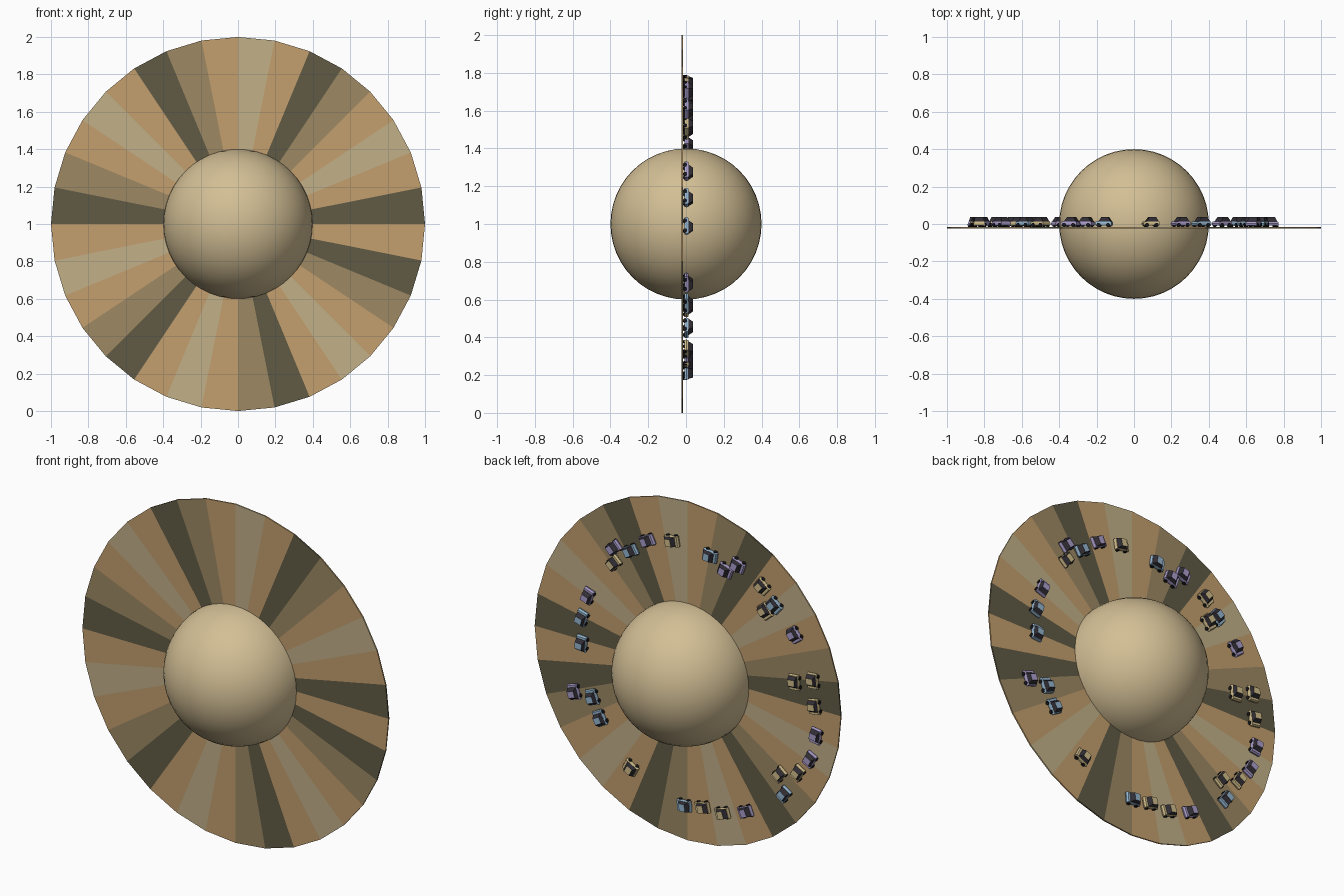
import bpy, bmesh, math, random
from mathutils import Matrix, Vector

if "Cube" in bpy.data.objects:
    bpy.data.objects.remove(bpy.data.objects["Cube"])

random.seed(4)


def material(name, r, g, b):
    lin = [((c / 255 + 0.055) / 1.055) ** 2.4 for c in (r, g, b)]
    m = bpy.data.materials.new(name)
    m.diffuse_color = (*lin, 1)
    m.use_nodes = True
    m.node_tree.nodes["Principled BSDF"].inputs["Base Color"].default_value = m.diffuse_color
    return m


PLANET = material("planet_sand", 211, 191, 149)
RING = [material("ring_dark_olive", 97, 91, 69),
        material("ring_tan", 195, 159, 110),
        material("ring_pale_sand", 194, 177, 137),
        material("ring_brown", 158, 137, 100)]
PAINT = {"L": material("paint_lavender", 172, 158, 204),
         "B": material("paint_blue", 150, 183, 208),
         "S": material("paint_sand", 211, 191, 140)}
GLASS = material("dark_glass", 48, 45, 52)
TYRE = material("tyre_black", 24, 24, 27)


def add_object(name, mesh):
    ob = bpy.data.objects.new(name, mesh)
    bpy.context.collection.objects.link(ob)
    return ob


# Planet
bpy.ops.mesh.primitive_uv_sphere_add(segments=48, ring_count=24, radius=0.4, location=(0, 0, 1))
planet = bpy.context.object
planet.name = "planet"
planet.data.materials.append(PLANET)
bpy.ops.object.shade_smooth()

# Upright ring: 32 thin wedges in a repeating five-wedge colour pattern
SIDES, PATTERN = 32, (0, 1, 2, 1, 3)
bm = bmesh.new()
rows = []
for y in (-0.024, -0.016):
    for r in (0.35, 1.0):
        rows.append([bm.verts.new((r * math.cos(math.tau * i / SIDES), y,
                                   1 + r * math.sin(math.tau * i / SIDES))) for i in range(SIDES)])
front_in, front_out, back_in, back_out = rows
for i in range(SIDES):
    j = (i + 1) % SIDES
    for a, b in ((front_in, front_out), (front_out, back_out),
                 (back_out, back_in), (back_in, front_in)):
        f = bm.faces.new((a[i], b[i], b[j], a[j]))
        f.material_index = PATTERN[i % 5]
bmesh.ops.recalc_face_normals(bm, faces=bm.faces[:])
mesh = bpy.data.meshes.new("ring")
bm.to_mesh(mesh)
bm.free()
for m in RING:
    mesh.materials.append(m)
add_object("ring", mesh)


def loft(bm, sections):
    """Join stacked rectangles (x_back, x_front, half_width, z); return side and top faces."""
    loops = [[bm.verts.new(p) for p in ((x0, -w, z), (x1, -w, z), (x1, w, z), (x0, w, z))]
             for x0, x1, w, z in sections]
    sides = [bm.faces.new((a[k], a[(k + 1) % 4], b[(k + 1) % 4], b[k]))
             for a, b in zip(loops, loops[1:]) for k in range(4)]
    bm.faces.new(loops[0][::-1])
    return sides, bm.faces.new(loops[-1])


def car_mesh(name, paint):
    bm = bmesh.new()
    # lower body
    loft(bm, [(-0.042, 0.042, 0.029, 0.007), (-0.045, 0.045, 0.031, 0.018),
              (-0.042, 0.040, 0.029, 0.030)])
    # tapered cabin with window faces and painted roof
    sides, roof = loft(bm, [(-0.039, 0.027, 0.028, 0.030), (-0.025, 0.012, 0.022, 0.053)])
    panes = bmesh.ops.inset_individual(bm, faces=sides, thickness=0.0025)
    for f in sides:
        f.material_index = 1
    # wheels
    for x in (-0.026, 0.026):
        for y in (-0.028, 0.028):
            mat = Matrix.Translation((x, y, 0.011)) @ Matrix.Rotation(math.pi / 2, 4, 'X')
            wheel = bmesh.ops.create_cone(bm, cap_ends=True, segments=10, radius1=0.011,
                                          radius2=0.011, depth=0.012, matrix=mat)
            for f in {f for v in wheel["verts"] for f in v.link_faces}:
                f.material_index = 2
    bmesh.ops.recalc_face_normals(bm, faces=bm.faces[:])
    mesh = bpy.data.meshes.new(name)
    bm.to_mesh(mesh)
    bm.free()
    for m in (paint, GLASS, TYRE):
        mesh.materials.append(m)
    return mesh


CAR = {key: car_mesh("car_" + key, paint) for key, paint in PAINT.items()}

# Cars parked around the back of the ring: offsets from the ring centre, by paint
SPOTS = {
    "L": [(.47, .61), (.25, .71), (-.26, .67), (-.34, .72), (-.71, .41), (-.85, -.15),
          (-.81, -.30), (-.39, -.72), (.73, -.31), (.64, .28)],
    "B": [(.36, .62), (-.16, .73), (-.58, .55), (-.64, -.55), (.01, -.79),
          (.56, -.42), (.61, -.31), (.68, -.01), (.68, .14)],
    "S": [(.47, .52), (.09, .75), (-.50, .64), (-.52, .50), (-.71, .13), (-.83, .17),
          (-.84, .02), (-.73, -.40), (-.61, -.44), (-.24, -.77), (-.11, -.77), (.36, -.66)],
}
for key, spots in SPOTS.items():
    for x, z in spots:
        angle = math.atan2(z, x) + math.pi / 2 + random.uniform(-0.15, 0.15)
        forward = Vector((math.cos(angle), 0, math.sin(angle)))
        up = Vector((0, 1, 0))
        side = up.cross(forward)
        car = add_object("parked_car", CAR[key])
        car.matrix_world = Matrix.Translation((x, -0.016, 1 + z)) @ \
            Matrix((forward, side, up)).transposed().to_4x4()
